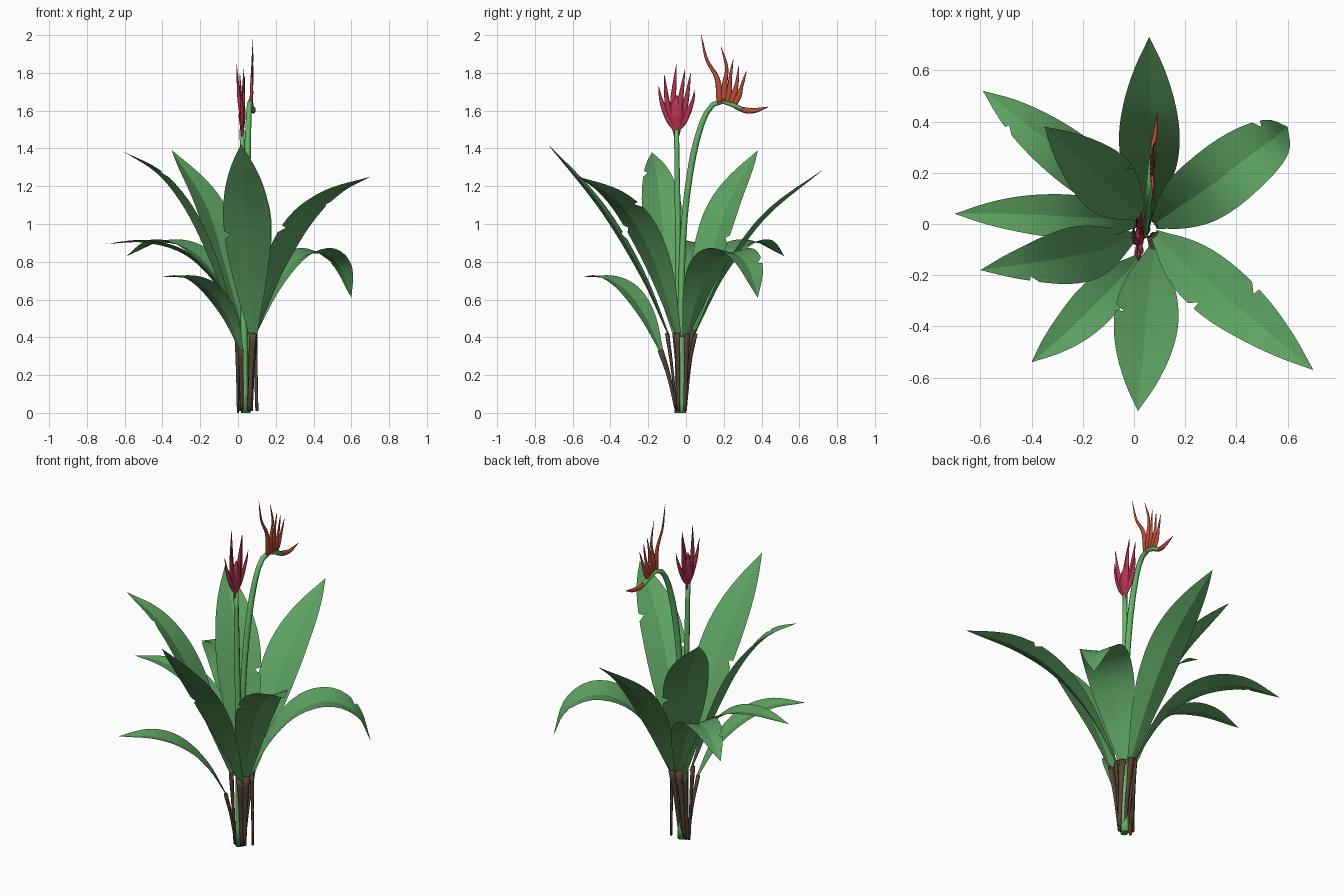
import bpy, bmesh, math
from mathutils import Vector

cube = bpy.data.objects.get("Cube")
if cube:
    bpy.data.objects.remove(cube, do_unlink=True)


def material(name, color):
    m = bpy.data.materials.new(name)
    m.use_nodes = True
    m.diffuse_color = (*color, 1)
    m.node_tree.nodes["Principled BSDF"].inputs["Base Color"].default_value = (*color, 1)
    return m


LEAF = material("leaf_green", (0.11, 0.36, 0.12))
STEM = material("stem_green", (0.13, 0.46, 0.14))
BROWN = material("stalk_brown", (0.10, 0.06, 0.036))
CRIMSON = material("crimson", (0.46, 0.035, 0.08))
ORANGE = material("orange_red", (0.50, 0.075, 0.04))


def spline(points):
    """Return a function giving the point at a fraction of the length of a smooth path."""
    p = [Vector(q) for q in points]
    p = [2 * p[0] - p[1]] + p + [2 * p[-1] - p[-2]]
    dense = []
    for a, b, c, d in zip(p, p[1:], p[2:], p[3:]):
        for i in range(20):
            t = i / 20
            dense.append(0.5 * (2 * b + (c - a) * t + (2 * a - 5 * b + 4 * c - d) * t ** 2
                                + (3 * b - a - 3 * c + d) * t ** 3))
    dense.append(p[-2])
    dist = [0]
    for a, b in zip(dense, dense[1:]):
        dist.append(dist[-1] + (b - a).length)

    def at(t):
        s = min(max(t, 0), 1) * dist[-1]
        for i in range(len(dense) - 1):
            if s <= dist[i + 1]:
                return dense[i].lerp(dense[i + 1], (s - dist[i]) / (dist[i + 1] - dist[i]))
        return dense[-1]
    return at


def linear(values, t):
    f = t * (len(values) - 1)
    i = min(int(f), len(values) - 2)
    return values[i] + (values[i + 1] - values[i]) * (f - i)


def finish(bm, name, mat):
    for f in bm.faces:
        f.smooth = True
    mesh = bpy.data.meshes.new(name)
    bm.to_mesh(mesh)
    bm.free()
    mesh.materials.append(mat)
    ob = bpy.data.objects.new(name, mesh)
    bpy.context.collection.objects.link(ob)


def tube(name, points, radii, mat, flat=1.0, axis=(1, 0, 0), rows=14, sides=8):
    """Tapered stalk or petal, squashed along the axis by flat."""
    at, bm, rings = spline(points), bmesh.new(), []
    for i in range(rows + 1):
        t = i / rows
        c = at(t)
        tangent = (at(t + 0.02) - at(t - 0.02)).normalized()
        a = Vector(axis)
        a = (a - tangent * a.dot(tangent)).normalized()
        b = tangent.cross(a)
        r = linear(radii, t)
        rings.append([bm.verts.new(c + a * r * flat * math.cos(k * math.tau / sides)
                                   + b * r * math.sin(k * math.tau / sides)) for k in range(sides)])
    for lo, hi in zip(rings, rings[1:]):
        for k in range(sides):
            n = (k + 1) % sides
            bm.faces.new((lo[k], lo[n], hi[n], hi[k]))
    bm.faces.new(rings[0][::-1])
    bm.faces.new(rings[-1])
    finish(bm, name, mat)


# Half width of a blade from its foot to its tip
OUTLINE = spline([(i, v, 0) for i, v in enumerate(
    [0.16, 0.36, 0.57, 0.76, 0.91, 0.99, 1.0, 0.91, 0.72, 0.42, 0.0])])


def leaf(name, foot, path, width, tears=(), fold=0.22):
    """Folded blade with torn edges, on a brown stalk; tears are (side, fraction)."""
    at, bm = spline(path), bmesh.new()
    out = Vector(path[-1]) - Vector(path[0])
    side = Vector((-out.y, out.x, 0)).normalized()
    ts = {i / 24 for i in range(25)}
    for _, t in tears:
        ts = {u for u in ts if abs(u - t) > 0.03} | {t - 0.03, t, t + 0.008}
    rows = []
    for t in sorted(ts):
        c = at(t)
        up = (at(t + 0.02) - at(t - 0.02)).cross(side).normalized()
        half = width * max(OUTLINE(t).y, 0.003)
        row = []
        for s in (1, 0.5, 0, -0.5, -1):
            w = half * abs(s)
            if (s, t) in tears:
                w *= 0.72
            row.append(bm.verts.new(c + side * math.copysign(w, s) + up * w * fold))
        rows.append(row)
    for lo, hi in zip(rows, rows[1:]):
        for k in range(4):
            bm.faces.new((lo[k], lo[k + 1], hi[k + 1], hi[k]))
        # crisp midrib
        bm.edges.get((lo[2], hi[2])).smooth = False
    finish(bm, name, LEAF)
    top = at(0.02)
    middle = Vector(foot).lerp(top, 0.5) + Vector((0, 0, 0.03))
    tube(name + "_stalk", [foot, middle, top], [0.011, 0.013, 0.02], BROWN,
         flat=0.55, axis=(out.x, out.y, 0), rows=8)


L, R = 1, -1

# Leaves, going round from the back
leaf("leaf_back", (0.05, -0.02, 0),
     [(0.06, 0.04, 0.40), (0.06, 0.2, 0.72), (0.06, 0.42, 1.03), (0.06, 0.73, 1.29)], 0.118)
leaf("leaf_back_right_low", (0.01, -0.005, 0.01),
     [(0.03, 0.03, 0.40), (-0.1, 0.14, 0.7), (-0.25, 0.26, 0.86), (-0.42, 0.39, 0.9),
      (-0.59, 0.52, 0.83)], 0.1, [(L, 0.83)])
leaf("leaf_back_right_tall", (0.03, -0.02, 0),
     [(0.03, 0.03, 0.42), (-0.06, 0.11, 0.75), (-0.17, 0.22, 1.1), (-0.35, 0.38, 1.39)],
     0.122, [(R, 0.48)])
leaf("leaf_right_low", (0, -0.01, 0.01),
     [(0.01, 0, 0.38), (-0.1, 0.02, 0.65), (-0.27, 0.03, 0.83), (-0.48, 0.04, 0.9),
      (-0.7, 0.04, 0.895)], 0.085)
leaf("leaf_right_tall", (0, -0.03, 0),
     [(0, -0.05, 0.4), (-0.13, -0.1, 0.76), (-0.27, -0.13, 1.06), (-0.42, -0.155, 1.26),
      (-0.6, -0.18, 1.38)], 0.11, [(L, 0.82)])
leaf("leaf_front_right", (0.02, -0.05, 0.01),
     [(0.02, -0.13, 0.32), (-0.05, -0.21, 0.5), (-0.15, -0.31, 0.64), (-0.26, -0.42, 0.71),
      (-0.4, -0.54, 0.72)], 0.085)
leaf("leaf_front", (0.06, -0.05, 0.01),
     [(0.08, -0.09, 0.4), (0.06, -0.24, 0.72), (0.04, -0.46, 1.08), (0.015, -0.73, 1.42)],
     0.125, [(R, 0.5)])
leaf("leaf_front_left", (0.07, -0.04, 0.01),
     [(0.08, -0.04, 0.4), (0.2, -0.15, 0.75), (0.34, -0.27, 1.0), (0.5, -0.4, 1.15),
      (0.7, -0.57, 1.25)], 0.115, [(R, 0.53), (L, 0.68)])
leaf("leaf_back_left", (0.1, -0.005, 0.01),
     [(0.08, 0, 0.4), (0.18, 0.07, 0.64), (0.3, 0.15, 0.8), (0.43, 0.25, 0.845),
      (0.54, 0.33, 0.77), (0.6, 0.38, 0.61)], 0.13, [(L, 0.8)])

# Upright flower
tube("upright_flower_stem", [(0.035, -0.04, 0), (0.03, -0.04, 0.7), (0.022, -0.05, 1.5)],
     [0.02, 0.017, 0.013], STEM)
tube("upright_flower_core", [(0.022, -0.05, 1.46), (0.022, -0.05, 1.56), (0.022, -0.048, 1.68)],
     [0.013, 0.026, 0.042, 0.034, 0.004], CRIMSON, flat=0.45)
for i, (x, bulge, y, z) in enumerate([
        (0.015, -0.13, -0.145, 1.73), (0.035, -0.1, -0.115, 1.79), (-0.008, -0.068, -0.05, 1.85),
        (0.03, -0.03, -0.005, 1.82), (0.01, 0, 0.025, 1.8), (0.035, 0.035, 0.045, 1.71)]):
    tube(f"upright_petal_{i}", [(0.022, -0.05, 1.49), (0.022, (bulge - 0.05) / 2, 1.55),
                                ((x + 0.022) / 2, bulge, 1.65), (x, y, z)],
         [0.01, 0.016, 0.015, 0.009, 0.001], CRIMSON, flat=0.6)

# Nodding flower
tube("nodding_flower_stem",
     [(0.045, -0.02, 0), (0.045, -0.025, 0.6), (0.045, -0.01, 1.0), (0.05, 0.03, 1.32),
      (0.055, 0.08, 1.52), (0.06, 0.13, 1.62), (0.065, 0.19, 1.65), (0.07, 0.25, 1.63),
      (0.075, 0.3, 1.605)], [0.02, 0.018, 0.016, 0.017, 0.012], STEM, rows=32)
tube("nodding_flower_beak",
     [(0.07, 0.26, 1.62), (0.075, 0.31, 1.603), (0.085, 0.36, 1.6), (0.09, 0.435, 1.62)],
     [0.01, 0.016, 0.012, 0.001], ORANGE, flat=0.6)
for i, (root, middle, upper, tip) in enumerate([
        ((0.18, 1.64), (0.165, 1.77), (0.11, 1.87), (0.08, 2.0)),
        ((0.2, 1.65), (0.205, 1.74), (0.215, 1.83), (0.185, 1.94)),
        ((0.215, 1.64), (0.23, 1.71), (0.235, 1.78), (0.25, 1.87)),
        ((0.235, 1.64), (0.255, 1.69), (0.27, 1.75), (0.28, 1.84)),
        ((0.25, 1.63), (0.28, 1.68), (0.295, 1.73), (0.32, 1.81))]):
    tube(f"nodding_petal_{i}", [(0.07, *root), (0.073, *middle), (0.076, *upper), (0.08, *tip)],
         [0.018, 0.016, 0.01, 0.007, 0.001], ORANGE, flat=0.5)
